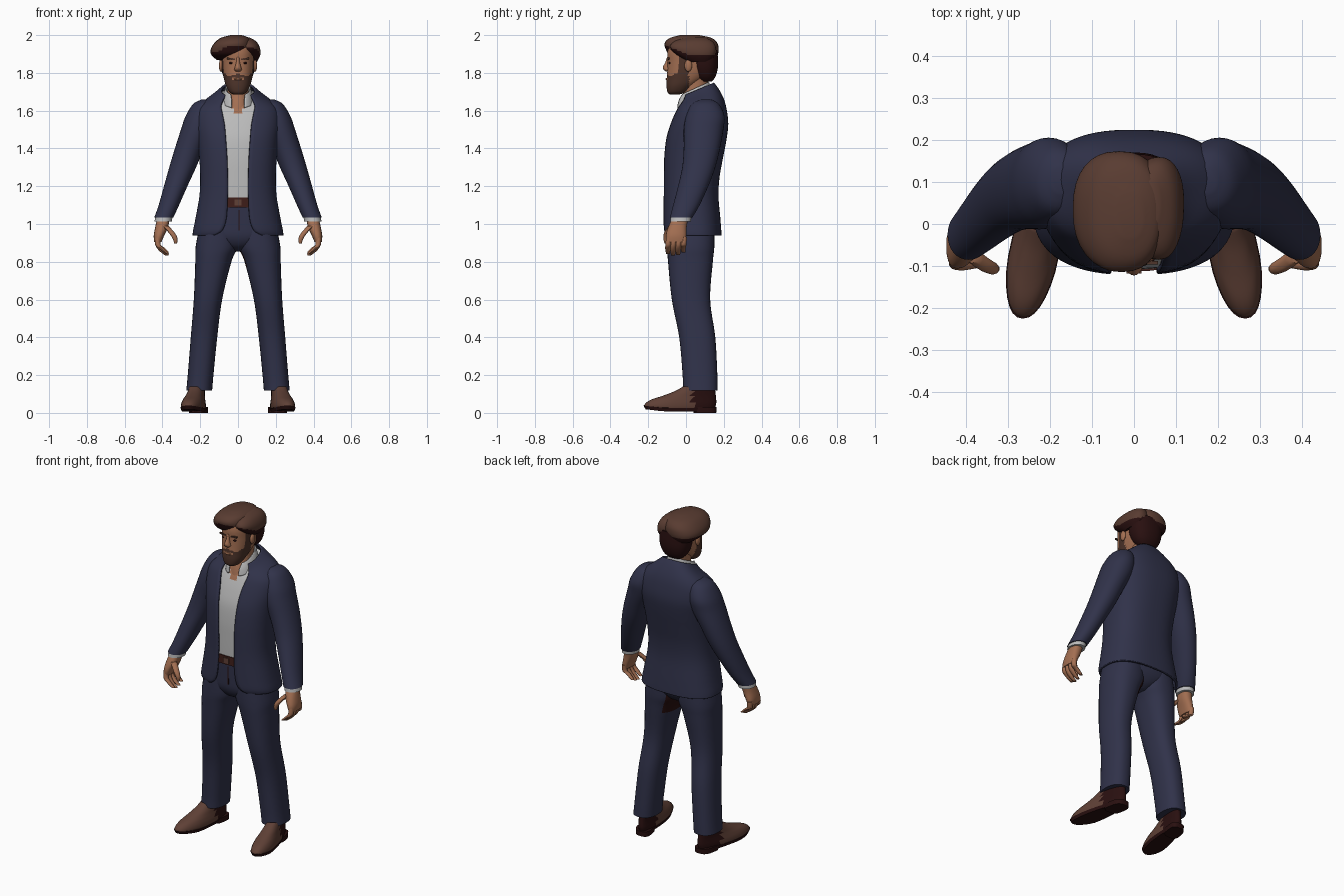
import bpy, bmesh, math
from mathutils import Vector

if "Cube" in bpy.data.objects:
    bpy.data.objects.remove(bpy.data.objects["Cube"])


def material(name, *rgb):
    m = bpy.data.materials.new(name)
    m.use_nodes = True
    m.diffuse_color = (*rgb, 1)
    m.node_tree.nodes["Principled BSDF"].inputs["Base Color"].default_value = (*rgb, 1)
    return m


NAVY = material("navy cloth", .03, .032, .068)
SHIRT = material("white cotton", .5, .5, .5)
SKIN = material("skin", .37, .16, .085)
HAIR = material("brown hair", .1, .045, .031)
BEARD = material("beard brown", .075, .034, .023)
DARK = material("dark maroon", .022, .005, .005)
BELT = material("belt leather", .05, .013, .01)
SHOE = material("shoe leather", .115, .052, .037)


def finish(name, bm, mats, rule=None):
    if rule:
        bm.normal_update()
        for f in bm.faces:
            f.material_index = rule(f.calc_center_median(), f.normal)
    me = bpy.data.meshes.new(name)
    bm.to_mesh(me)
    bm.free()
    for m in mats:
        me.materials.append(m)
    ob = bpy.data.objects.new(name, me)
    bpy.context.collection.objects.link(ob)
    bpy.ops.object.select_all(action='DESELECT')
    ob.select_set(True)
    bpy.context.view_layer.objects.active = ob
    bpy.ops.object.shade_smooth_by_angle(angle=math.radians(45))
    return ob


def refine(rings, steps):
    """Smooth interpolation between rings."""
    r = [list(q) + [0] * (7 - len(q)) for q in rings]
    out = []
    for i in range(len(r) - 1):
        a, b, c, d = r[max(i - 1, 0)], r[i], r[i + 1], r[min(i + 2, len(r) - 1)]
        for k in range(steps):
            t = k / steps
            out.append([q + .5 * t * (s - p + t * (2 * p - 5 * q + 4 * s - u + t * (3 * (q - s) + u - p)))
                        for p, q, s, u in zip(a, b, c, d)])
    return out + [r[-1]]


def loft(name, rings, mats, n=32, steps=4, p=.85, is_open=False, rule=None, warp=None):
    """Rings are (z, x0, x1, y0, y1, tilt, front half gap)."""
    bm = bmesh.new()
    rows = []
    for z, x0, x1, y0, y1, tilt, gap in refine(rings, steps):
        cx, cy, rx, ry = (x0 + x1) / 2, (y0 + y1) / 2, (x1 - x0) / 2, (y1 - y0) / 2
        d = math.asin(min(.95, max(gap, 0) / rx) ** (1 / p)) if is_open else 0
        row = []
        for i in range(n):
            t = -math.pi / 2 + d + (2 * math.pi - 2 * d) * i / (n - 1 if is_open else n)
            c, s = math.cos(t), math.sin(t)
            x = cx + rx * math.copysign(abs(c) ** p, c)
            y = cy + ry * math.copysign(abs(s) ** p, s)
            co = Vector((x, y, z + tilt * (y - cy)))
            row.append(bm.verts.new(warp(co) if warp else co))
        rows.append(row)
    for a, b in zip(rows, rows[1:]):
        for i in range(n - 1 if is_open else n):
            j = (i + 1) % n
            bm.faces.new((a[i], a[j], b[j], b[i]))
    if not is_open:
        bm.faces.new(rows[0])
        bm.faces.new(rows[-1])
        bmesh.ops.recalc_face_normals(bm, faces=bm.faces)
    return finish(name, bm, mats, rule)


def sided(rings, s):
    return [(z, *sorted((s * a, s * b)), *rest) for z, a, b, *rest in rings]


def even(rings):
    return [(z, -w, w, *rest) for z, w, *rest in rings]


def tube(name, pts, mat, s):
    """Rounded finger through (x, y, z, radius) points."""
    loft(name, sided([(z, x - r, x + r, y - r, y + r) for x, y, z, r in pts], s), [mat], n=10, steps=3, p=1)


def ball(name, loc, size, mat):
    bm = bmesh.new()
    bmesh.ops.create_uvsphere(bm, u_segments=16, v_segments=10, radius=1)
    for v in bm.verts:
        v.co = Vector(a * b + c for a, b, c in zip(v.co, size, loc))
    finish(name, bm, [mat])


def plate(name, loc, size, mat, roll=0):
    bm = bmesh.new()
    bmesh.ops.create_cube(bm, size=1)
    for v in bm.verts:
        v.co = Vector(a * b + c for a, b, c in zip(v.co, size, loc))
        v.co.z += roll * (v.co.x - loc[0])
    finish(name, bm, [mat])


# Open jacket
jacket_rings = [
    (.94, .24, -.112, .188, 0, .125), (.965, .238, -.12, .187, 0, .085), (1.03, .225, -.121, .182, 0, .062),
    (1.15, .204, -.12, .172, 0, .055), (1.25, .2, -.12, .178, 0, .055), (1.35, .205, -.118, .196, 0, .058),
    (1.45, .215, -.108, .215, 0, .065), (1.53, .225, -.085, .224, 0, .072), (1.6, .218, -.058, .216, .02, .085),
    (1.645, .185, -.042, .2, .15, .09), (1.685, .125, -.03, .17, .35, .082), (1.712, .09, -.025, .148, .42, .07)]
jacket = loft("jacket", even(jacket_rings), [NAVY], n=64, p=.8, is_open=True)
solid = jacket.modifiers.new("thickness", 'SOLIDIFY')
solid.thickness, solid.offset = .012, -1

# Shirt with open neck, following the jacket inside
shirt_rings = [(z - .004, w - .02, a + .013, b - .02, t) for z, w, a, b, t, g in jacket_rings[3:-1]]
loft("shirt", even([(1.09, .18, -.105, .15)] + shirt_rings), [SHIRT, SKIN], n=96, steps=6, p=.8,
     rule=lambda c, n: int(c.z > 1.57 and c.y < .03 and abs(c.x) < (c.z - 1.56) * .55))
collar = loft("shirt_collar", even([(1.655, .085, -.052, .13, .45, .035), (1.69, .076, -.045, .128, .45, .035),
                                    (1.718, .066, -.03, .122, .45, .04)]), [SHIRT], n=40, is_open=True)
solid = collar.modifiers.new("thickness", 'SOLIDIFY')
solid.thickness, solid.offset = .008, -1

# Hips, belt, buckle and fly
loft("trouser_hips", even([(.855, .03, -.02, .08), (.88, .09, -.07, .12), (.93, .2, -.098, .15),
                           (1.0, .2, -.103, .155), (1.1, .175, -.105, .15)]), [NAVY])
loft("belt", even([(1.088, .172, -.113, .152), (1.14, .172, -.113, .152)]), [BELT], steps=1)
plate("belt_buckle", (0, -.114, 1.114), (.036, .008, .032), SHOE)
plate("fly_seam", (.006, -.102, 1.02), (.006, .006, .11), DARK)

for s, side in ((1, "left"), (-1, "right")):
    # Sleeve, cuff and hand
    loft(side + "_sleeve", sided([
        (1.658, .15, .195, .075, .135), (1.635, .12, .238, .03, .175), (1.57, .12, .278, 0, .204),
        (1.5, .13, .302, -.012, .198), (1.4, .18, .334, -.012, .18), (1.3, .222, .364, -.02, .155),
        (1.2, .268, .392, -.042, .118), (1.1, .312, .42, -.068, .072), (1.035, .342, .443, -.085, .034)], s), [NAVY], p=.95)
    loft(side + "_cuff", sided([(1.014, .35, .442, -.083, .026), (1.045, .346, .436, -.08, .03)], s),
         [SHIRT], steps=1, p=.95)
    loft(side + "_palm", sided([(1.03, .362, .428, -.072, .012), (.985, .37, .438, -.094, .004),
                                (.94, .39, .446, -.106, .002), (.905, .405, .444, -.104, -.002)], s), [SKIN], n=20)
    for k in range(4):
        y, drop = -.09 + .027 * k, (.01, 0, .004, .018)[k]
        tube(f"{side}_finger_{k + 1}", [(.425, y, .93, .015), (.424, y - .004, .89, .015),
                                        (.404, y - .006, .858 + drop, .014),
                                        (.374, y - .005, .832 + drop, .01)], SKIN, s)
    tube(side + "_thumb", [(.385, -.075, .99, .018), (.352, -.098, .955, .017),
                           (.334, -.106, .925, .014), (.33, -.106, .898, .008)], SKIN, s)

    # Trouser leg with a dark inner thigh patch on one side
    loft(side + "_trouser_leg", sided([
        (.118, .137, .274, -.015, .168), (.2, .13, .266, -.018, .166), (.4, .11, .25, -.036, .155),
        (.6, .084, .234, -.075, .128), (.8, .035, .226, -.095, .142), (.88, .002, .224, -.1, .15),
        (.98, .002, .205, -.1, .15)], s), [NAVY, DARK], steps=6,
        rule=lambda c, n: int(s > 0 and n.x < -.6 and .76 < c.z < .94 and c.y > -.03))

    # Shoe, splayed outward and narrower at the heel
    def splay(v):
        width = 1 - .22 * max(0, min(1, (v.y + .1) / .2))
        v.x = s * .226 + v.x * width - s * .17 * v.y
        if v.z < .03 and v.y < -.12:
            v.z += (-.12 - v.y) * .12
        return v
    loft(side + "_shoe", even([(.012, .056, -.214, .15), (.03, .061, -.222, .155), (.05, .06, -.215, .16),
                               (.07, .055, -.185, .16), (.09, .05, -.125, .158), (.115, .047, -.06, .155),
                               (.14, .045, -.015, .152)]), [SHOE, DARK], p=.9, warp=splay,
         rule=lambda c, n: int(c.y > .035))
    loft(side + "_sole", even([(0.008, .057, -.214, .152), (.026, .063, -.225, .158)]), [DARK], steps=1, p=.9, warp=splay)
    loft(side + "_heel", even([(0, .06, .04, .16), (.03, .06, .035, .162)]), [DARK], steps=1, p=.7, warp=splay)

    # Ear, eye and brow
    ball(side + "_ear", (s * .09, .012, 1.838), (.011, .02, .032), SKIN)
    ball(side + "_eye", (s * .034, -.084, 1.852), (.015, .009, .006), DARK)
    plate(side + "_brow", (s * .036, -.092, 1.874), (.042, .009, .009), BEARD, s * .12)


# Neck and head with painted beard
def beard(c, n):
    if c.y > .015 or n.z < -.95:
        return 0
    jaw = c.z < 1.762 + max(0, abs(c.x) - .03) * .9
    moustache = abs(c.x) < .042 and 1.776 < c.z < 1.797 - abs(c.x) * .3
    goatee = .03 < abs(c.x) < .05 and c.z < 1.785
    sideburn = c.y > -.04 and abs(c.x) > .06 and c.z < 1.9
    return int(jaw or moustache or goatee or sideburn)


loft("neck", even([(1.58, .075, -.045, .11), (1.64, .062, -.03, .115), (1.7, .055, -.012, .115),
                   (1.8, .058, -.005, .125)]), [SKIN], p=.95)
loft("head", even([(1.685, .024, -.085, -.04), (1.698, .045, -.098, 0), (1.73, .063, -.103, .04),
                   (1.77, .075, -.102, .1), (1.81, .083, -.099, .135), (1.86, .087, -.097, .148),
                   (1.91, .088, -.098, .152), (1.95, .08, -.085, .14), (1.975, .05, -.05, .1)]),
     [SKIN, BEARD], n=64, steps=6, p=.88, rule=beard)
loft("nose", even([(1.808, .012, -.108, -.08), (1.818, .02, -.119, -.08), (1.832, .016, -.122, -.08),
                   (1.855, .01, -.11, -.08), (1.885, .008, -.1, -.08)]), [SKIN], n=16, p=1)
ball("lips", (0, -.1, 1.767), (.022, .008, .006), SKIN)


# Hair swept to one side, with dark undersides and nape
def underside(c, n):
    return int(n.z < -.25)


loft("hair_sweep", [(1.868, -.112, .03, -.03, .155), (1.895, -.141, .06, -.088, .168),
                    (1.925, -.144, .074, -.107, .173), (1.958, -.125, .07, -.113, .166),
                    (1.985, -.092, .058, -.085, .135), (2.0, -.04, .02, -.03, .07)], [HAIR, DARK], rule=underside)
loft("hair_side", [(1.858, .03, .1, .01, .13), (1.895, 0, .118, -.05, .155), (1.935, 0, .115, -.085, .158),
                   (1.968, 0, .095, -.06, .14), (1.988, .01, .06, 0, .1)], [HAIR, DARK], rule=underside)
loft("hair_nape", even([(1.755, .05, .075, .138), (1.785, .077, .045, .158), (1.84, .095, .025, .17),
                        (1.92, .098, .025, .166)]), [DARK])
